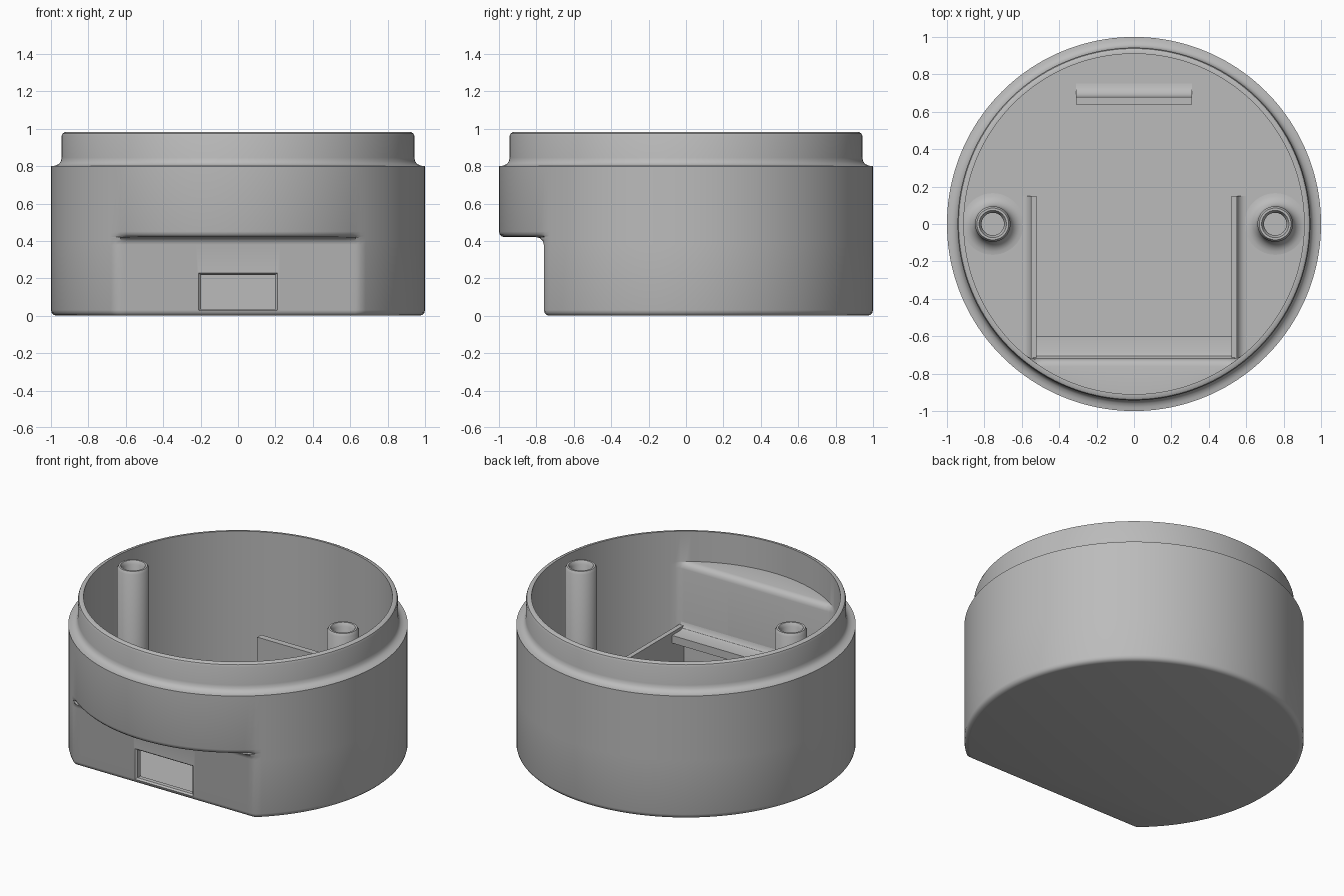
import bpy, bmesh, math

cube = bpy.data.objects.get("Cube")
if cube:
    bpy.data.objects.remove(cube, do_unlink=True)

grey = bpy.data.materials.new("plain_grey")
grey.use_nodes = True
grey.diffuse_color = (0.5, 0.5, 0.5, 1)
grey.node_tree.nodes["Principled BSDF"].inputs["Base Color"].default_value = grey.diffuse_color

FLOOR = 0.03
SEGMENTS = 180
NOTCH_Y = -0.76


def loft(name, rings):
    """Skin a stack of equal-length point rings and cap both ends."""
    bm = bmesh.new()
    rows = [[bm.verts.new(p) for p in ring] for ring in rings]
    n = len(rows[0])
    for a, b in zip(rows, rows[1:]):
        for i in range(n):
            j = (i + 1) % n
            bm.faces.new((a[i], a[j], b[j], b[i]))
    bm.faces.new(rows[0])
    bm.faces.new(rows[-1])
    bmesh.ops.remove_doubles(bm, verts=bm.verts, dist=0.0001)
    bmesh.ops.recalc_face_normals(bm, faces=bm.faces)
    mesh = bpy.data.meshes.new(name)
    bm.to_mesh(mesh)
    bm.free()
    obj = bpy.data.objects.new(name, mesh)
    bpy.context.collection.objects.link(obj)
    mesh.materials.append(grey)
    return obj


def smooth(obj):
    bpy.ops.object.select_all(action="DESELECT")
    obj.select_set(True)
    bpy.context.view_layer.objects.active = obj
    bpy.ops.object.shade_smooth_by_angle(angle=math.radians(32))


def cut_ring(r, z, chord=-2, front_r=None):
    """Circle flattened at y = chord; front_r shrinks only the part over the notch."""
    points = []
    for i in range(SEGMENTS):
        a = math.tau * (i + 0.5) / SEGMENTS
        x, y = r * math.cos(a), r * math.sin(a)
        if front_r and y < NOTCH_Y:
            x, y = front_r * math.cos(a), min(front_r * math.sin(a), NOTCH_Y)
        points.append((x, max(y, chord), z))
    return points


def circle(x, r, z, n=48):
    return [(x + r * math.cos(math.tau * i / n), r * math.sin(math.tau * i / n), z)
            for i in range(n)]


# Round cup: outside from bottom to lip, then inside down to the floor
body = loft("housing", [cut_ring(*s) for s in (
    (0.97, 0, -0.73), (0.985, 0.004, -0.745), (0.996, 0.015, -0.756), (1, 0.03, NOTCH_Y),
    (1, 0.38, NOTCH_Y), (1, 0.4, -0.765), (1, 0.415, -0.78), (1, 0.42, -0.8),
    (1, 0.42, -2, 0.97), (1, 0.424, -2, 0.985), (1, 0.435, -2, 0.996), (1, 0.45),
    (1, 0.8), (0.98, 0.802), (0.96, 0.81), (0.948, 0.824), (0.943, 0.845),
    (0.943, 0.962), (0.938, 0.975), (0.925, 0.982), (0.91, 0.982),
    (0.91, 0.785), (0.91, 0.785, -0.76), (0.91, 0.78, -0.74), (0.91, 0.765, -0.725),
    (0.91, 0.745, -0.72), (0.91, FLOOR, -0.72))])

# Port opening with a chamfered outer edge
port = [(0.225, 0.015, 0.239, -0.775), (0.198, 0.036, 0.218, -0.748), (0.198, 0.036, 0.218, -0.68)]
cutter = loft("port_cutter", [[(-w, y, lo), (w, y, lo), (w, y, hi), (-w, y, hi)]
                              for w, lo, hi, y in port])
cutter.hide_render = True
mod = body.modifiers.new("port", "BOOLEAN")
mod.operation = "DIFFERENCE"
mod.solver = "EXACT"
mod.object = cutter
bpy.context.view_layer.objects.active = body
bpy.ops.object.modifier_apply(modifier=mod.name)
bpy.data.objects.remove(cutter, do_unlink=True)
smooth(body)


def rib(start, thick, flare, top):
    """Upright rib section with a curved foot on its outer side."""
    edge = start + thick
    foot = [(edge + flare * (1 - math.cos(t)), FLOOR + flare * (1 - math.sin(t)))
            for t in [math.pi / 2 * k / 6 for k in range(7)]]
    return [(start, 0.01), (start, top), (edge, top)] + foot + [(edge + flare, 0.01)]


# Side rails and screw posts, mirrored left and right
for side, label in ((1, "left"), (-1, "right")):
    section = rib(0.52, 0.03, 0.05, 0.38)
    smooth(loft(label + "_rail", [[(side * u, y, z) for u, z in section] for y in (-0.73, 0.15)]))

    fillet = [(0.095 + 0.07 * (1 - math.sin(t)), FLOOR + 0.07 * (1 - math.cos(t)))
              for t in [math.pi / 2 * k / 6 for k in range(7)]]
    profile = fillet + [(0.095, 0.965), (0.085, 0.982), (0.073, 0.982), (0.06, 0.96), (0.06, 0.5)]
    smooth(loft(label + "_post", [circle(side * 0.755, r, z) for r, z in profile]))

# Rear stop rib
smooth(loft("rear_stop", [[(x, u, z) for u, z in rib(0.64, 0.04, 0.07, 0.39)]
                          for x in (-0.31, 0.31)]))

# Crossbar above the port, blended into the front wall
bar = [(-0.73, 0.31), (-0.6, 0.31), (-0.6, 0.36), (-0.685, 0.36),
       (-0.705, 0.367), (-0.715, 0.38), (-0.72, 0.4), (-0.73, 0.4)]
smooth(loft("front_crossbar", [[(x, y, z) for y, z in bar] for x in (-0.54, 0.54)]))
